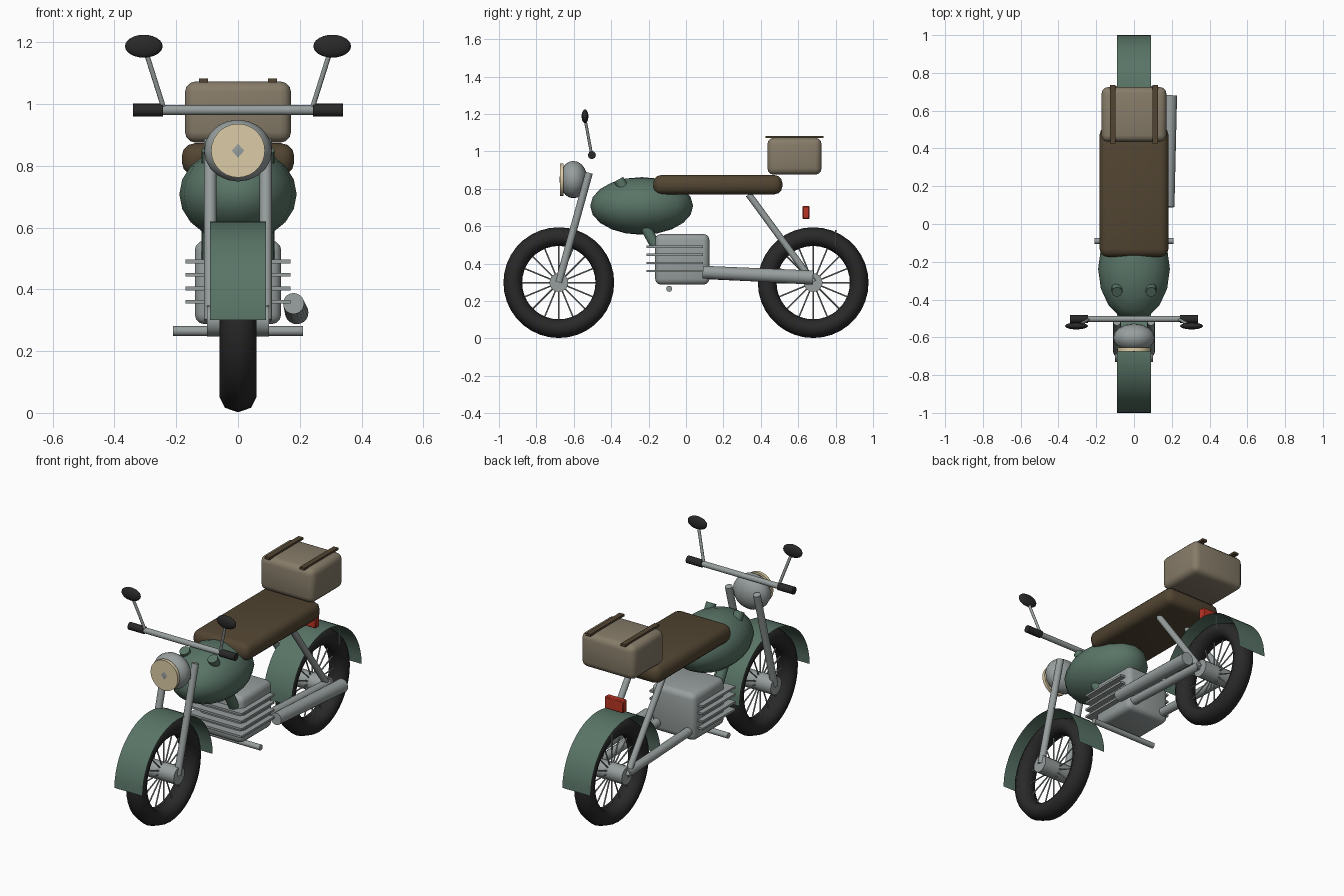
import bpy, bmesh, math
from mathutils import Vector, Matrix

if "Cube" in bpy.data.objects:
    bpy.data.objects.remove(bpy.data.objects["Cube"])


def mat(name, c):
    m = bpy.data.materials.new(name)
    m.diffuse_color = (*c, 1)
    m.use_nodes = True
    m.node_tree.nodes["Principled BSDF"].inputs["Base Color"].default_value = m.diffuse_color
    return m


GREEN = mat("sage green", (0.10, 0.175, 0.135))
STEEL = mat("steel grey", (0.31, 0.345, 0.34))
BLACK = mat("rubber black", (0.022, 0.022, 0.023))
BROWN = mat("leather brown", (0.085, 0.06, 0.032))
TAN = mat("case tan", (0.24, 0.20, 0.14))
CREAM = mat("lens cream", (0.72, 0.60, 0.38))
RED = mat("lamp red", (0.50, 0.035, 0.018))


def finish(name, bm, m, angle=40):
    bmesh.ops.recalc_face_normals(bm, faces=bm.faces[:])
    me = bpy.data.meshes.new(name)
    bm.to_mesh(me)
    bm.free()
    ob = bpy.data.objects.new(name, me)
    bpy.context.collection.objects.link(ob)
    me.materials.append(m)
    bpy.ops.object.select_all(action='DESELECT')
    ob.select_set(True)
    bpy.context.view_layer.objects.active = ob
    bpy.ops.object.shade_smooth_by_angle(angle=math.radians(angle))
    return ob


def add_rod(bm, a, b, r1, r2=None, seg=16):
    a, b = Vector(a), Vector(b)
    d = b - a
    M = Matrix.Translation((a + b) / 2) @ d.to_track_quat('Z', 'Y').to_matrix().to_4x4()
    bmesh.ops.create_cone(bm, cap_ends=True, segments=seg, radius1=r1,
                          radius2=r1 if r2 is None else r2, depth=d.length, matrix=M)


def rod(name, a, b, r1, m, r2=None, seg=16):
    bm = bmesh.new()
    add_rod(bm, a, b, r1, r2, seg)
    return finish(name, bm, m)


def box(name, lo, hi, m, bevel=0.0, seg=3):
    lo, hi = Vector(lo), Vector(hi)
    bm = bmesh.new()
    bmesh.ops.create_cube(bm, size=1, matrix=Matrix.Translation((lo + hi) / 2)
                          @ Matrix.Diagonal((*(hi - lo), 1)))
    if bevel:
        bmesh.ops.bevel(bm, geom=bm.edges[:], offset=bevel, segments=seg,
                        profile=0.5, affect='EDGES')
    return finish(name, bm, m)


def ball(name, c, radii, m, u=16, v=10):
    bm = bmesh.new()
    bmesh.ops.create_uvsphere(bm, u_segments=u, v_segments=v, radius=1,
                              matrix=Matrix.Translation(c) @ Matrix.Diagonal((*radii, 1)))
    return finish(name, bm, m, 60)


def tyre(name, y, z, R, r, wide, m, n=36, k=8):
    bm = bmesh.new()
    rings = []
    for i in range(n):
        t = 2 * math.pi * i / n
        ring = []
        for j in range(k):
            p = 2 * math.pi * j / k
            q = R + r * math.cos(p)
            ring.append(bm.verts.new((wide * math.sin(p), y + q * math.cos(t), z + q * math.sin(t))))
        rings.append(ring)
    for i in range(n):
        a, b = rings[i], rings[(i + 1) % n]
        for j in range(k):
            bm.faces.new((a[j], b[j], b[(j + 1) % k], a[(j + 1) % k]))
    return finish(name, bm, m, 60)


def fender(name, y, z, r, half, n=24):
    # open half cylinder, a single thin sheet
    bm = bmesh.new()
    pairs = []
    for i in range(n + 1):
        t = math.pi * i / n
        pairs.append([bm.verts.new((x, y + r * math.cos(t), z + r * math.sin(t)))
                      for x in (-half, half)])
    for a, b in zip(pairs, pairs[1:]):
        bm.faces.new((a[0], a[1], b[1], b[0]))
    return finish(name, bm, GREEN)


# wheels: tyre, spokes, hub, fender
HZ = 0.298
for label, y in (("front", -0.68), ("rear", 0.68)):
    tyre(label + "_tyre", y, HZ, 0.246, 0.05, 0.06, BLACK)
    bm = bmesh.new()
    for i in range(16):
        t = 2 * math.pi * i / 16
        add_rod(bm, (0, y, HZ), (0, y + 0.205 * math.cos(t), HZ + 0.205 * math.sin(t)), 0.004, seg=6)
    finish(label + "_spokes", bm, STEEL)
    rod(label + "_hub", (-0.1, y, HZ), (0.1, y, HZ), 0.05, STEEL, seg=20)
    fender(label + "_fender", y, 0.3, 0.32, 0.09)

# parts in left and right pairs
for side, s in (("left", -1), ("right", 1)):
    rod(side + "_fork", (s * 0.09, -0.68, 0.3), (s * 0.09, -0.518, 0.885), 0.02, STEEL)
    rod(side + "_shock", (s * 0.1, 0.68, 0.3), (s * 0.1, 0.335, 0.77), 0.018, STEEL)
    rod(side + "_swing_arm", (s * 0.1, 0.68, 0.315), (s * 0.1, 0.03, 0.345), 0.025, STEEL)
    rod(side + "_frame_tube", (s * 0.09, -0.36, 0.85), (s * 0.09, -0.165, 0.5), 0.028, GREEN)
    rod(side + "_fender_stay", (s * 0.087, 0.80, 0.49), (s * 0.087, 0.80, 0.58), 0.004, STEEL, seg=8)
    rod(side + "_grip", (s * 0.243, -0.503, 0.98), (s * 0.34, -0.503, 0.98), 0.021, BLACK)
    rod(side + "_mirror_stem", (s * 0.24, -0.505, 0.985), (s * 0.3, -0.54, 1.175), 0.008, STEEL, seg=10)
    ball(side + "_mirror", (s * 0.305, -0.54, 1.187), (0.061, 0.018, 0.037), BLACK, 20, 12)
    box(side + "_case_strap", (s * 0.112 - 0.015, 0.425, 1.07), (s * 0.112 + 0.015, 0.735, 1.083), BROWN)

# steering and headlight
rod("handlebar", (-0.25, -0.503, 0.98), (0.25, -0.503, 0.98), 0.016, STEEL)
ball("headlight_shell", (0, -0.602, 0.849), (0.11, 0.075, 0.1), STEEL)
rod("headlight_lens", (0, -0.655, 0.849), (0, -0.6743, 0.849), 0.087, CREAM, seg=28)

# tank, seat, luggage case, tail lamp
ball("fuel_tank", (0, -0.237, 0.708), (0.19, 0.275, 0.154), GREEN)
box("seat", (-0.182, -0.175, 0.77), (0.182, 0.515, 0.873), BROWN, 0.042)
box("luggage_case", (-0.172, 0.435, 0.875), (0.172, 0.725, 1.073), TAN, 0.035)
box("tail_lamp", (-0.06, 0.623, 0.638), (0.06, 0.66, 0.708), RED, 0.005, 1)

# engine with cooling fins, foot pegs, muffler
box("engine_block", (-0.14, -0.165, 0.287), (0.14, 0.125, 0.558), STEEL, 0.032)
for i, z in enumerate((0.36, 0.403, 0.447, 0.49)):
    box("cooling_fin_%d" % (i + 1), (-0.17, -0.21, z - 0.006), (0.17, 0.09, z + 0.006), STEEL)
rod("foot_pegs", (-0.21, -0.09, 0.265), (0.21, -0.09, 0.265), 0.016, STEEL)
rod("muffler", (0.18, 0.09, 0.354), (0.19, 0.68, 0.325), 0.034, STEEL, 0.038, 20)
